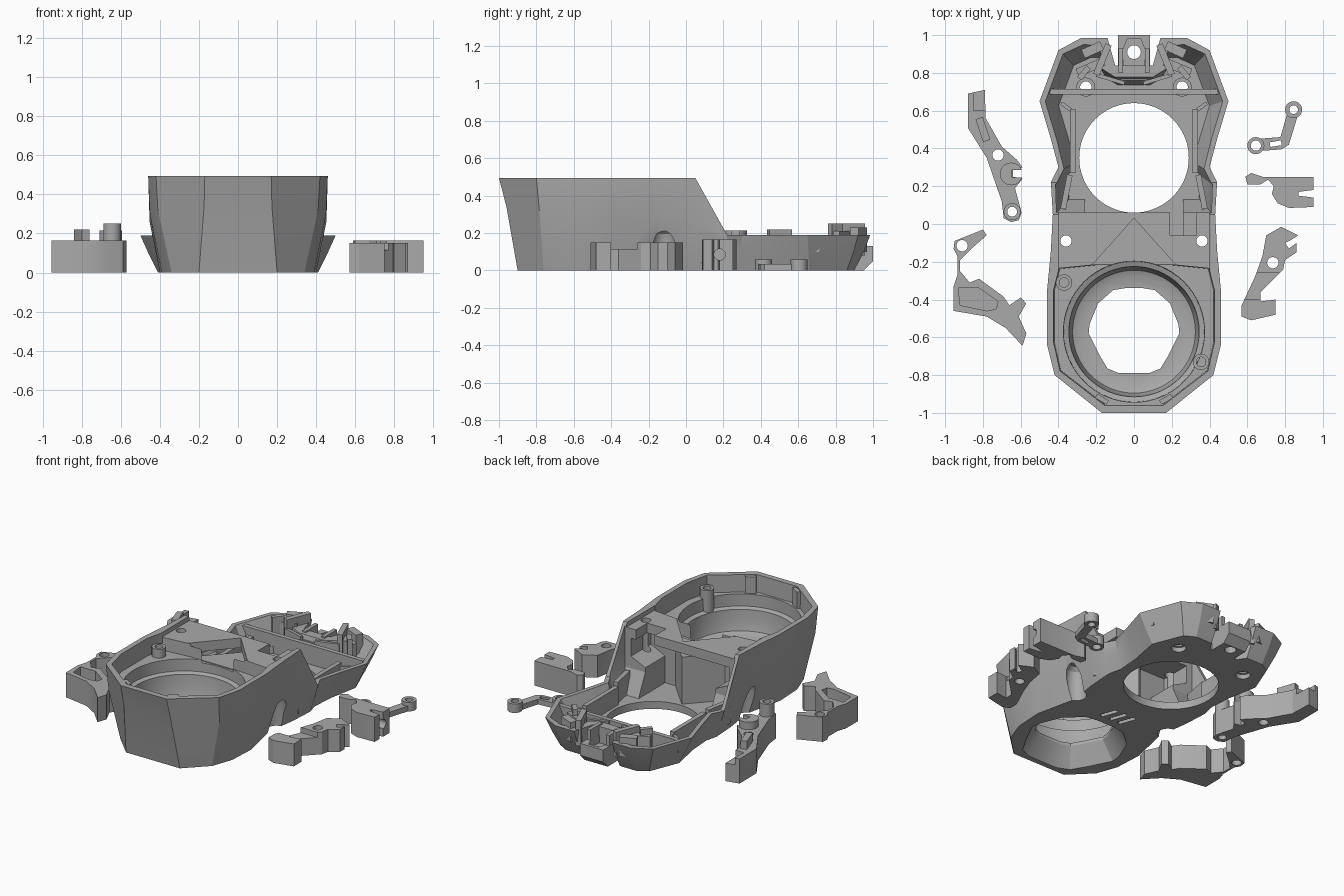
import bpy, math
from mathutils import Matrix

if "Cube" in bpy.data.objects:
    bpy.data.objects.remove(bpy.data.objects["Cube"])

grey = bpy.data.materials.new("mid grey")
grey.use_nodes = True
grey.diffuse_color = (0.4, 0.4, 0.4, 1)
grey.node_tree.nodes["Principled BSDF"].inputs["Base Color"].default_value = (0.4, 0.4, 0.4, 1)


def mesh_object(name, verts, faces):
    me = bpy.data.meshes.new(name)
    me.from_pydata(verts, [], faces)
    me.materials.append(grey)
    ob = bpy.data.objects.new(name, me)
    bpy.context.scene.collection.objects.link(ob)
    bpy.context.view_layer.objects.active = ob
    bpy.ops.object.mode_set(mode='EDIT')
    bpy.ops.mesh.select_all(action='SELECT')
    bpy.ops.mesh.normals_make_consistent(inside=False)
    bpy.ops.object.mode_set(mode='OBJECT')
    return ob


def mirrored(pts):
    """Close a half outline on +x with its mirror image."""
    return pts + [(-p[0], *p[1:]) for p in reversed(pts)]


def scaled(pts, k, cy):
    return [(x * k, cy + (y - cy) * k) for x, y in pts]


def loft(name, rings):
    n = len(rings[0])
    verts = [v for r in rings for v in r]
    faces = [(k + i, k + (i + 1) % n, k + n + (i + 1) % n, k + n + i)
             for k in range(0, n * (len(rings) - 1), n) for i in range(n)]
    faces += [tuple(range(n)), tuple(range(len(verts) - n, len(verts)))]
    return mesh_object(name, verts, faces)


def stack(name, *levels):
    """Loft through (outline, height) levels."""
    return loft(name, [[(x, y, z) for x, y in pts] for pts, z in levels])


def prism(name, pts, z0, z1):
    return stack(name, (pts, z0), (pts, z1))


def circle(x, y, r, n=32):
    return [(x + r * math.cos(math.tau * i / n), y + r * math.sin(math.tau * i / n)) for i in range(n)]


def box(name, x0, x1, y0, y1, z0, z1):
    return prism(name, [(x0, y0), (x1, y0), (x1, y1), (x0, y1)], z0, z1)


def bar(name, a, b, w, z0, z1):
    """Upright plate of width w between two plan points."""
    d = math.dist(a, b)
    nx, ny = (a[1] - b[1]) / d * w / 2, (b[0] - a[0]) / d * w / 2
    return prism(name, [(a[0] + nx, a[1] + ny), (b[0] + nx, b[1] + ny),
                        (b[0] - nx, b[1] - ny), (a[0] - nx, a[1] - ny)], z0, z1)


def cut(ob, *cutters, op='DIFFERENCE'):
    for c in cutters:
        m = ob.modifiers.new("cut", 'BOOLEAN')
        m.operation, m.solver, m.object = op, 'EXACT', c
        bpy.context.view_layer.objects.active = ob
        bpy.ops.object.modifier_apply(modifier=m.name)
        bpy.data.objects.remove(c)
    return ob


def drill(ob, *holes, z0=-0.1, z1=0.7):
    return cut(ob, *[prism("drill", circle(*h), z0, z1) for h in holes])


# Faceted outer hull: each column is bottom (x, y), middle height, top (x, y)
columns = [((.20, -.90), .34, (.17, -1)), ((.34, -.76), .32, (.42, -.80)),
           ((.39, -.62), .30, (.46, -.64)), ((.40, -.43), .26, (.46, -.35)),
           ((.34, -.16), .29, (.44, -.14)), ((.37, .05), .26, (.43, .05)),
           ((.38, .22), .10, (.44, .22)), ((.36, .30), .10, (.40, .30)),
           ((.37, .45), .10, (.44, .45)), ((.41, .66), .10, (.50, .65)),
           ((.33, .86), .10, (.40, .92)), ((.26, .90), .10, (.28, .985)),
           ((.14, .90), .10, (.14, .985)), ((.10, .84), .10, (.10, .84))]
low, mid, top = [], [], []
for (bx, by), h, (tx, ty) in columns:
    tall = ty < .1
    tz, f = (.495, .88) if tall else (.19, .55)
    low.append((bx, by, 0))
    mid.append((bx + (tx - bx) * f, by + (ty - by) * .6, h))
    top.append((tx, ty, tz))
rings = [mirrored(r) for r in (low, mid, top)]
n, half = len(rings[0]), len(columns)
side = [(k + i, k + (i + 1) % n, k + n + (i + 1) % n, k + n + i) for k in (0, n) for i in range(n)]
T = 2 * n
last = n - 1
front_cap = [T + i for i in range(6)] + [T + last - i for i in reversed(range(6))]
ramp = [T + 5, T + 6, T + last - 6, T + last - 5]
rear_cap = [T + i for i in range(6, half)] + [T + last - i for i in reversed(range(6, half))]
body = mesh_object("body_shell", sum(rings, []), side + [tuple(range(n)), front_cap, ramp, rear_cap])

# Rear tray pocket, its walls sloping like the hull
tray = mirrored([(.41, .06), (.415, .21), (.375, .29), (.415, .45), (.475, .65), (.38, .905),
                 (.27, .955), (.18, .95), (.18, .83), (.10, .78)])
# Front upper pocket, stepped round bowl and funnel opening
rim = mirrored([(.155, -.965), (.395, -.78), (.43, -.625), (.43, -.35), (.40, -.23), (.2, -.21)])
bowl = [(circle(0, -.57, r, 64), z) for r, z in
        ((.29, .14), (.325, .155), (.338, .20), (.345, .29), (.372, .30), (.378, .6))]
hexagon = mirrored([(.08, -.79), (.14, -.765), (.185, -.69), (.24, -.58), (.235, -.53),
                    (.19, -.42), (.11, -.35), (.05, -.34)])
notch = [(0, .03), (-.22, -.215), (.22, -.215)]
tunnel_low, tunnel_high = [mirrored([(x, -.15), (x, .14)]) for x in (.26, .365)]
cut(body,
    stack("tray_cut", (scaled(tray, .84, .5), .05), (tray, .20), (tray, .6)),
    stack("rim_cut", (scaled(rim, .98, -.58), .38), (rim, .6)),
    stack("bowl_cut", *bowl),
    stack("funnel_cut", (scaled(hexagon, 1.36, -.57), -.01), (hexagon, .12)),
    prism("opening_cut", hexagon, .10, .3),
    stack("tunnel_cut", (tunnel_low, .05), (tunnel_low, .23), (tunnel_high, .28), (tunnel_high, .40)),
    box("deck_cut", -.40, .40, -.24, .1, .465, .6),
    prism("notch_cut", notch, .36, .6),
    box("deck_step_cut", .19, .33, -.06, .1, .36, .6),
    prism("floor_cut", circle(0, .35, .29, 72), -.1, .3))
drill(body, (.36, -.09, .03), (-.36, -.09, .03), (.255, .725, .03), (-.255, .725, .03))
drill(body, (.255, .725, .045), (-.255, .725, .045), z1=.03)

# Domed screw recesses open to the waist, and slanted vents underneath
for s in (1, -1):
    cut(body, stack("recess_cut", *[(circle(s * .365, -.115, r), z) for r, z in
                                    ((.065, -.02), (.065, .15), (.055, .195), (.03, .22))]))
for x in (-.07, 0, .07):
    cut(body, bar("vent_cut", (x + .02, -.21), (x - .02, -.10), .028, -.02, .04))

# Solid prow under the pointed notch, between bowl and tray
prism("notch_floor", [(0, .045), (-.22, -.19), (.22, -.19)], .04, .365)

# Screw bosses in the front pocket
for x, y in ((-.37, -.31), (.355, -.73)):
    drill(prism("screw_boss", circle(x, y, .043), .29, .44), (x, y, .025))
for s in (1, -1):
    bar("front_clip", (s * .14, -.945), (s * .20, -.91), .025, .38, .492)

# Cross bar and side rails of the tray
box("tray_cross_bar", -.445, .445, .685, .715, .10, .18)
box("tray_cross_web", -.40, .40, .69, .71, .04, .12)
for s in (1, -1):
    bar("side_rail", (s * .325, .27), (s * .325, .61), .03, .04, .17)
    bar("side_rail_brace", (s * .33, .60), (s * .385, .64), .02, .05, .15)
    bar("waist_rail", (s * .375, .08), (s * .34, .26), .03, .04, .19)
    drill(prism("tray_boss", circle(s * .255, .725, .05), .04, .10), (s * .255, .725, .03))
    # Rear claws
    bar("claw_wall", (s * .135, .95), (s * .20, .79), .035, .08, .25)
    bar("claw_arm", (s * .16, .86), (s * .30, .80), .045, .08, .21)
    bar("claw_tip", (s * .17, .945), (s * .27, .90), .05, .10, .23)
    bar("claw_tooth", (s * .24, .83), (s * .29, .77), .03, .06, .25)
    bar("tray_back_rib", (s * .05, .745), (s * .2, .79), .02, .04, .19)

# Hinge block at the back
hinge = stack("hinge_block", (mirrored([(.085, .80), (.085, .95)]), 0),
              (mirrored([(.085, .80), (.085, 1.0)]), .05), (mirrored([(.085, .80), (.085, 1.0)]), .13))
cut(hinge, prism("hinge_pocket", mirrored([(.055, .84), (.06, .92), (.035, .98)]), .08, .3))
drill(hinge, (0, .91, .036))
for s in (1, -1):
    bar("hinge_cheek", (s * .07, .80), (s * .07, .93), .025, .1, .2)
box("hinge_bridge", -.07, .07, .76, .81, .04, .16)

# Left long arm
arm = prism("left_long_arm", [(-.88, .69), (-.79, .71), (-.785, .56), (-.70, .41), (-.62, .34),
                              (-.59, .30), (-.64, .285), (-.64, .25), (-.59, .24), (-.63, .19),
                              (-.595, .06), (-.61, .02), (-.65, .01), (-.69, .03), (-.70, .12),
                              (-.78, .35), (-.88, .51)], 0, .165)
drill(arm, (-.72, .365, .03), (-.645, .065, .026))
cut(arm, box("arm_step", -.85, -.76, .60, .8, .12, .3))
drill(prism("left_arm_post", circle(-.645, .065, .045), .16, .25), (-.645, .065, .026))
cut(prism("left_arm_collar", circle(-.65, .265, .06), .16, .215),
    box("collar_slot", -.645, -.5, .245, .285, .1, .3))
bar("left_arm_ridge", (-.82, .56), (-.78, .44), .04, .16, .22)

# Left trigger plate with sunken panel
trigger = prism("left_trigger", [(-.80, -.03), (-.78, -.06), (-.86, -.13), (-.92, -.19), (-.92, -.25),
                                 (-.87, -.31), (-.82, -.29), (-.69, -.385), (-.66, -.43), (-.60, -.39),
                                 (-.57, -.42), (-.61, -.49), (-.57, -.58), (-.59, -.645), (-.68, -.55),
                                 (-.78, -.49), (-.955, -.46), (-.955, -.33), (-.935, -.27),
                                 (-.935, -.17), (-.955, -.13), (-.95, -.09), (-.90, -.07)], 0, .165)
drill(trigger, (-.91, -.115, .03))
cut(trigger, prism("panel_cut", [(-.93, -.34), (-.82, -.34), (-.72, -.41), (-.73, -.45), (-.78, -.46),
                                 (-.92, -.43)], .06, .3))

# Right short arm
lever = prism("right_short_arm", [(.70, -.06), (.78, -.015), (.87, -.06), (.83, -.085), (.80, -.10),
                                  (.82, -.13), (.86, -.10), (.86, -.15), (.80, -.19), (.79, -.24),
                                  (.67, -.36), (.67, -.41), (.75, -.40), (.75, -.48), (.62, -.51),
                                  (.57, -.49), (.57, -.43), (.64, -.28), (.68, -.17)], 0, .15)
drill(lever, (.735, -.205, .03))
cut(lever, box("lever_step", .5, .9, -.40, -.26, .115, .3))

# Right link with two eyelets
link = prism("right_link", [(.64, .385), (.78, .395), (.82, .42), (.875, .60), (.815, .60),
                            (.775, .46), (.64, .45)], 0, .035)
for x, y in ((.645, .415), (.845, .605)):
    cut(link, prism("eyelet", circle(x, y, .045), 0, .06), op='UNION')
drill(link, (.645, .415, .027), (.845, .605, .023))
cut(link, bar("link_slot", (.72, .42), (.78, .43), .025, -.1, .1))

# Right hook block with a cross bore
hook = prism("right_hook", [(.59, .25), (.62, .27), (.68, .25), (.95, .25), (.95, .18), (.87, .17),
                            (.87, .15), (.95, .14), (.95, .09), (.82, .085), (.76, .11), (.73, .16),
                            (.74, .20), (.71, .235), (.67, .21), (.60, .21)], 0, .165)
bore = prism("bore", circle(0, 0, .03), -.1, .1)
bore.data.transform(Matrix.Translation((.95, .18, .085)) @ Matrix.Rotation(math.pi / 2, 4, 'Y'))
cut(hook, bore)

# Smooth curved walls, keep sharp edges
for ob in bpy.context.scene.objects:
    ob.select_set(ob.type == 'MESH')
bpy.ops.object.shade_smooth_by_angle(angle=math.radians(25))
